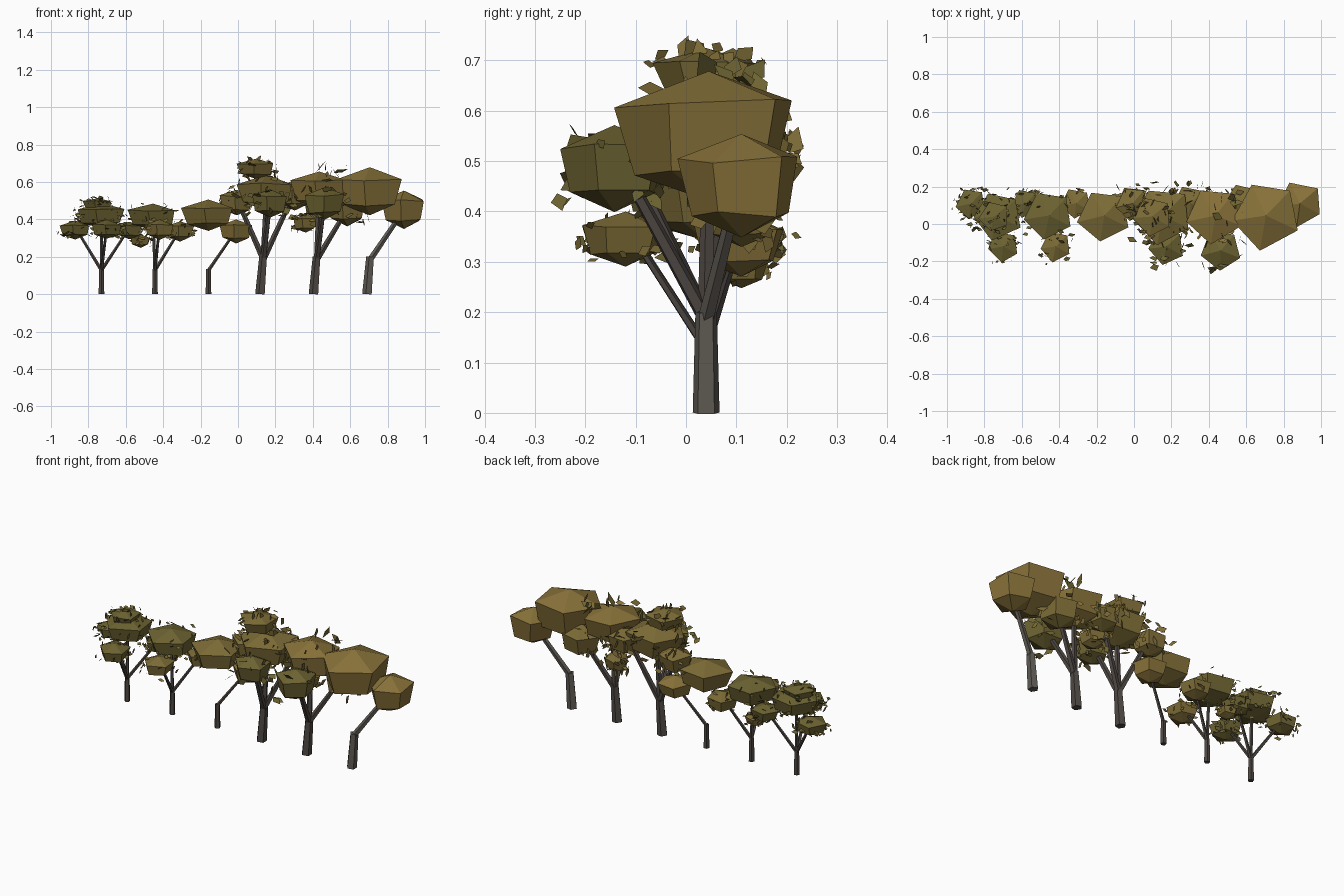
import bpy, bmesh, math, random
from mathutils import Vector, Matrix

if "Cube" in bpy.data.objects:
    bpy.data.objects.remove(bpy.data.objects["Cube"])

random.seed(11)


def material(name, color):
    m = bpy.data.materials.new(name)
    m.diffuse_color = (*color, 1)
    m.use_nodes = True
    m.node_tree.nodes["Principled BSDF"].inputs["Base Color"].default_value = m.diffuse_color
    return m


GOLD = material("golden foliage", (0.25, 0.17, 0.042))
MID = material("tan olive foliage", (0.205, 0.15, 0.038))
OLIVE = material("olive foliage", (0.155, 0.127, 0.032))
BARK = material("dark bark", (0.078, 0.066, 0.057))
PALE = material("pale bark", (0.115, 0.103, 0.088))


def finish(bm, name, mat):
    mesh = bpy.data.meshes.new(name)
    bm.to_mesh(mesh)
    bm.free()
    mesh.materials.append(mat)
    obj = bpy.data.objects.new(name, mesh)
    bpy.context.collection.objects.link(obj)
    return obj


def limb(bm, a, b, ra, rb):
    """Tapered five-sided limb from a to b."""
    d = b - a
    rot = d.to_track_quat('Z', 'Y').to_matrix().to_4x4()
    bmesh.ops.create_cone(bm, cap_ends=True, segments=5, radius1=ra, radius2=rb,
                          depth=d.length, matrix=Matrix.Translation((a + b) / 2) @ rot)


def clump(name, c, r, h, mat):
    """Five-sided foliage lump: shallow cap, tapering band, shallow base."""
    bm = bmesh.new()
    turn = math.radians(-28 + random.uniform(-10, 6))
    rings = []
    for level, rad in ((-0.27, 0.85), (0.25, 1.03)):
        ring = []
        for i in range(5):
            t = turn + i * math.tau / 5 + random.uniform(-0.06, 0.06)
            k = r * rad * random.uniform(0.97, 1.06)
            z = h * (level + random.uniform(-0.04, 0.04))
            ring.append(bm.verts.new(c + Vector((k * math.cos(t), k * math.sin(t), z))))
        rings.append(ring)
    low, high = rings
    up = Vector((0, 0, h / 2))
    bottom, top = bm.verts.new(c - up), bm.verts.new(c + up)
    for i in range(5):
        j = (i + 1) % 5
        bm.faces.new((low[j], low[i], bottom))
        bm.faces.new((low[i], low[j], high[j], high[i]))
        bm.faces.new((high[i], high[j], top))
    finish(bm, name, mat)


def leaves(name, c, r, h, count, size, mat):
    """Loose angular leaf flakes scattered around a lump."""
    bm = bmesh.new()
    for _ in range(count):
        u, t = random.uniform(-0.8, 1), random.uniform(0, math.tau)
        s = r * math.sqrt(1 - u * u)
        reach = 0.95 + 0.45 * random.random() ** 1.7
        pos = c + reach * Vector((s * math.cos(t), s * math.sin(t), h * 0.46 * u))
        rot = Matrix.Rotation(random.uniform(0, 6.28), 3, 'X') @ \
            Matrix.Rotation(random.uniform(0, 6.28), 3, 'Y')
        e = size * random.uniform(0.6, 1.2)
        outline = ((-0.6, -0.15), (0.3, -0.4), (0.6, 0.1), (-0.1, 0.3))
        bm.faces.new([bm.verts.new(pos + rot @ Vector((p * e, q * e * random.uniform(0.7, 1.2), 0)))
                      for p, q in outline])
    finish(bm, name, mat)


# Depth and relative flatness of each lump role
DEPTH = {"main": 0.045, "crown": 0.04, "front": -0.12, "back": 0.11}
FLATNESS = {"main": 0.78, "crown": 0.66, "front": 0.94, "back": 0.94}


def tree(n, main_mat, side_mat, density, lumps):
    """One tree of the row; lumps are (role, x offset from trunk, height, radius)."""
    big = n >= 3
    x = -0.73 + 0.286 * n
    r = 0.028 if big else 0.016
    base = Vector((x - (0.008 if big else 0), 0.04, 0))
    fork = Vector((x + (0.008 if big else 0), 0.04, 0.2 if big else 0.135))
    # Trunk
    wood = bmesh.new()
    limb(wood, base, fork, r, r * 0.8)
    start = fork - Vector((0, 0, r * 0.5))
    for i, (role, dx, z, rad) in enumerate(lumps, 1):
        mat = main_mat if role in ("main", "crown") else side_mat
        if role == "front" and big:
            mat = OLIVE
        h = rad * FLATNESS[role] * (1.35 + 0.1 * n)
        c = Vector((x + dx, DEPTH[role] - (0.022 if role == "front" and n == 4 else 0), z))
        # Branch, leaving out the tiny lumps and the mains of two-lump trees
        if rad > 0.072 and role != "crown" and not (role == "main" and len(lumps) == 2):
            end = c - Vector((0, 0, h * 0.2))
            end.x += (start.x - c.x) * 0.15
            end.y += (start.y - c.y) * 0.2
            limb(wood, start, end, r * 0.6, r * 0.45)
        # Foliage
        clump(f"canopy_{n + 1}_{i}", c, rad, h, mat)
        if density:
            leaves(f"leaves_{n + 1}_{i}", c, rad, h, int(density * (1.3 if role == "main" else 0.95)),
                   0.045 if big else 0.03, mat)
    finish(wood, f"trunk_{n + 1}", PALE if n == 5 else BARK)


tree(0, OLIVE, OLIVE, 30, [("main", 0, 0.42, 0.127), ("crown", -0.015, 0.478, 0.08),
                           ("back", -0.14, 0.343, 0.08), ("front", 0.03, 0.348, 0.08),
                           ("back", 0.15, 0.34, 0.074)])
tree(1, OLIVE, MID, 20, [("main", -0.01, 0.412, 0.127), ("front", 0.025, 0.345, 0.08),
                         ("back", 0.135, 0.335, 0.08), ("back", -0.075, 0.283, 0.052)])
tree(2, MID, GOLD, 0, [("main", 0, 0.422, 0.139), ("back", 0.148, 0.335, 0.088)])
tree(3, MID, MID, 28, [("main", 0.025, 0.542, 0.152), ("crown", -0.03, 0.67, 0.1),
                       ("front", 0.045, 0.485, 0.097), ("back", -0.135, 0.49, 0.088),
                       ("back", 0.175, 0.52, 0.094), ("back", 0.235, 0.38, 0.065)])
tree(4, GOLD, MID, 14, [("main", 0.02, 0.555, 0.147), ("front", 0.05, 0.485, 0.105),
                        ("back", 0.17, 0.448, 0.104)])
tree(5, GOLD, GOLD, 0, [("main", 0.005, 0.55, 0.178), ("back", 0.187, 0.451, 0.118)])

# Few stray leaves above the fifth tree
leaves("stray_leaves", Vector((0.5, 0.08, 0.67)), 0.065, 0.06, 7, 0.06, OLIVE)
